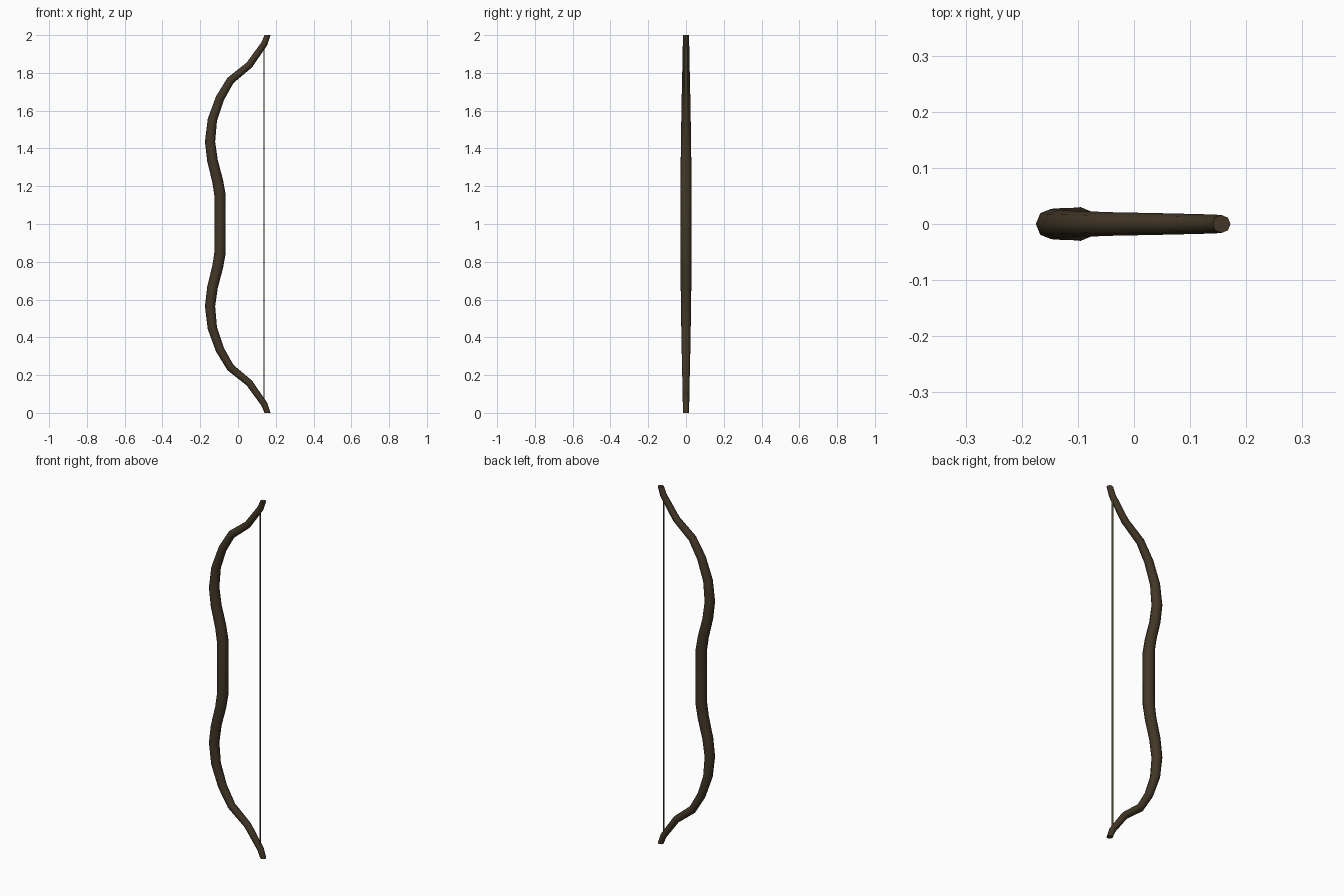
import bpy, bmesh
from math import sin, cos, pi
from mathutils import Vector

if "Cube" in bpy.data.objects:
    bpy.data.objects.remove(bpy.data.objects["Cube"])

SIDES = 8


def material(name, color):
    m = bpy.data.materials.new(name)
    m.diffuse_color = (*color, 1)
    m.use_nodes = True
    m.node_tree.nodes["Principled BSDF"].inputs["Base Color"].default_value = m.diffuse_color
    return m


def add_object(name, bm, mat):
    bmesh.ops.recalc_face_normals(bm, faces=bm.faces)
    mesh = bpy.data.meshes.new(name)
    bm.to_mesh(mesh)
    bm.free()
    mesh.materials.append(mat)
    ob = bpy.data.objects.new(name, mesh)
    bpy.context.collection.objects.link(ob)
    return ob


wood = material("dark_wood", (0.055, 0.038, 0.02))
cord = material("cord", (0.12, 0.1, 0.05))

# Upper limb centreline: x, z, radius (grip to tip)
upper = [(-0.095, 1.15, 0.030), (-0.107, 1.225, 0.029), (-0.135, 1.335, 0.028),
         (-0.148, 1.435, 0.027), (-0.136, 1.55, 0.025), (-0.096, 1.665, 0.023),
         (-0.040, 1.76, 0.021), (0.060, 1.842, 0.019), (0.140, 1.955, 0.017),
         (0.156, 2.0, 0.016)]
# Lower limb mirrors the upper one about the middle of the grip
path = [(x, 2 - z, r) for x, z, r in reversed(upper)] + upper

# Bow stave: octagonal rings swept along the path
bm = bmesh.new()
rings = []
for i, (x, z, r) in enumerate(path):
    p = Vector((x, 0, z))
    a = path[max(i - 1, 0)]
    b = path[min(i + 1, len(path) - 1)]
    t0 = Vector((x - a[0], 0, z - a[1])).normalized()
    t1 = Vector((b[0] - x, 0, b[1] - z)).normalized()
    t = (t0 + t1).normalized()
    if i in (0, len(path) - 1):
        t = Vector((0, 0, 1))  # tips are cut level
    side = Vector((t.z, 0, -t.x))
    rings.append([bm.verts.new(p + side * r * cos(2 * pi * k / SIDES)
                               + Vector((0, r * sin(2 * pi * k / SIDES), 0)))
                  for k in range(SIDES)])
for lo, hi in zip(rings, rings[1:]):
    for k in range(SIDES):
        n = (k + 1) % SIDES
        bm.faces.new((lo[k], lo[n], hi[n], hi[k]))
bm.faces.new(rings[0])
bm.faces.new(rings[-1])
stave = add_object("bow_stave", bm, wood)
bpy.context.view_layer.objects.active = stave
stave.select_set(True)
bpy.ops.object.shade_smooth_by_angle(angle=pi / 3.5)

# Bowstring: thin flat cord between the tips
bm = bmesh.new()
bmesh.ops.create_cube(bm, size=1)
bmesh.ops.scale(bm, vec=(0.005, 0.010, 1.9), verts=bm.verts)
bmesh.ops.translate(bm, vec=(0.138, 0, 1), verts=bm.verts)
add_object("bowstring", bm, cord)
